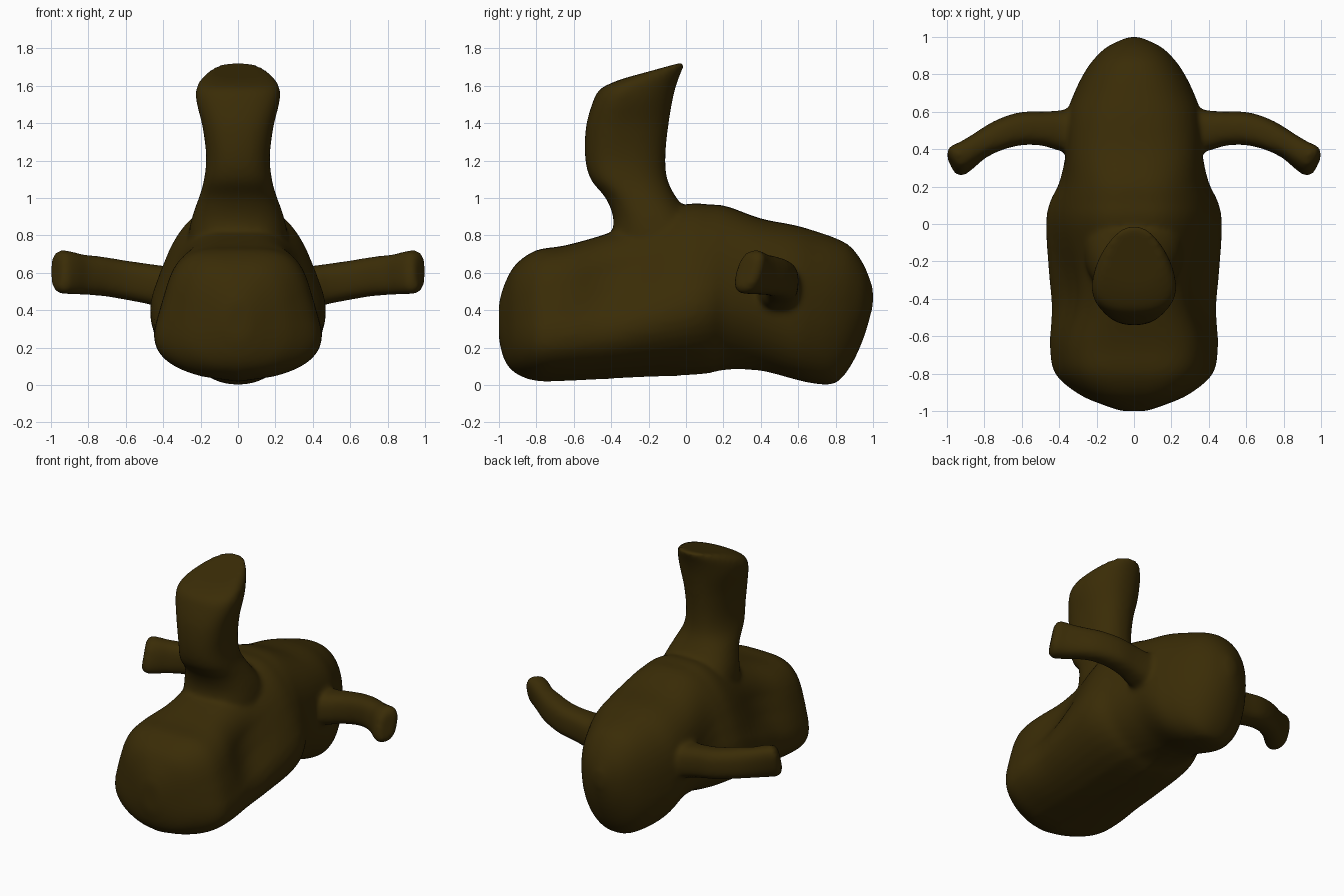
import bpy, bmesh, math
from mathutils import Vector

if "Cube" in bpy.data.objects:
    bpy.data.objects.remove(bpy.data.objects["Cube"])

N = 40


def spow(v, e):
    return math.copysign(abs(v) ** e, v)


def loft(bm, rings):
    # Skin a list of equal-sized rings and cap both ends
    vs = [[bm.verts.new(p) for p in r] for r in rings]
    for a, b in zip(vs, vs[1:]):
        for i in range(len(a)):
            j = (i + 1) % len(a)
            bm.faces.new((a[i], a[j], b[j], b[i]))
    bm.faces.new(vs[0][::-1])
    bm.faces.new(vs[-1])


def smooth_rows(rows, k=4):
    # Catmull-Rom interpolation of section parameters
    out = []
    for i in range(len(rows) - 1):
        p0, p1 = rows[max(i - 1, 0)], rows[i]
        p2, p3 = rows[i + 1], rows[min(i + 2, len(rows) - 1)]
        for s in range(k):
            t = s / k
            out.append([0.5 * (2 * b + (c - a) * t + (2 * a - 5 * b + 4 * c - d) * t * t
                               + (3 * b - a - 3 * c + d) * t ** 3)
                        for a, b, c, d in zip(p0, p1, p2, p3)])
    return out + [list(rows[-1])]


angles = [2 * math.pi * i / N for i in range(N)]
bm = bmesh.new()

# Trunk: y, bottom, top, lower half width, upper half width, roundness, underside lift
trunk = [
    (-1.00, .24, .44, .07, .06, .9, 0), (-.97, .13, .54, .17, .14, .75, .03),
    (-.91, .06, .645, .325, .24, .6, .07), (-.80, .02, .72, .47, .31, .52, .10),
    (-.65, .02, .745, .50, .325, .5, .11), (-.45, .03, .80, .51, .27, .55, .12),
    (-.25, .04, .87, .545, .25, .6, .15), (0, .05, .965, .56, .27, .62, .19),
    (.12, .06, .965, .53, .28, .64, .2), (.22, .08, .955, .46, .30, .7, .17),
    (.40, .075, .89, .37, .36, .75, .08), (.58, .03, .855, .36, .36, .8, .02),
    (.70, .005, .82, .31, .33, .85, 0), (.80, .01, .785, .25, .29, .88, 0),
    (.88, .10, .74, .20, .23, .9, 0), (.95, .25, .645, .13, .15, .95, 0),
    (1.0, .42, .52, .03, .03, 1, 0)]
rings = []
for y, zb, zt, wb, wt, e, lift in smooth_rows(trunk):
    ring = []
    # shallow hollow in the flanks below the neck
    hollow = .12 * math.exp(-((y + .35) / .2) ** 2)
    for a in angles:
        s, c = spow(math.sin(a), e), spow(math.cos(a), e)
        f = (s + 1) / 2
        pinch = 1 - hollow * math.exp(-((f - .6) / .2) ** 2)
        z = zb + (zt - zb) * f + lift * abs(c) ** 1.5 * (1 - f)
        ring.append((c * (wb + (wt - wb) * f) * pinch, y, z))
    rings.append(ring)
loft(bm, rings)

# Upright neck: z, front y, back y, half width, rear narrowing, rise to the back
neck = [
    (.60, -.38, .16, .28, 0, 0), (.80, -.39, .10, .265, 0, 0),
    (.90, -.39, .03, .245, 0, 0), (1.0, -.43, -.05, .21, 0, 0),
    (1.10, -.51, -.10, .18, .1, 0), (1.22, -.54, -.11, .168, .12, 0),
    (1.38, -.535, -.095, .185, .18, 0), (1.52, -.50, -.07, .215, .22, .02),
    (1.60, -.465, -.045, .212, .25, .04), (1.65, -.40, -.02, .185, .25, .06),
    (1.685, -.33, -.002, .145, .25, .075)]
rings = []
for z, y0, y1, w, nar, rise in smooth_rows(neck):
    ring = []
    for a in angles:
        s, c = spow(math.sin(a), .85), spow(math.cos(a), .85)
        ring.append((c * w * (1 - nar * s), (y0 + y1) / 2 + s * (y1 - y0) / 2,
                     z + rise * s * .6))
    rings.append(ring)
loft(bm, rings)

# Side arms: x, y, z, thickness, half height
arm = [
    (.25, .50, .51, .12, .12), (.38, .50, .52, .11, .115), (.48, .51, .54, .092, .108),
    (.60, .51, .56, .088, .105), (.72, .475, .58, .08, .105), (.83, .415, .59, .07, .108),
    (.90, .365, .60, .075, .115), (.95, .335, .605, .077, .115), (.975, .32, .605, .055, .085)]
rows = smooth_rows(arm)
for side in (1, -1):
    rings = []
    for i, (x, y, z, ry, rz) in enumerate(rows):
        p, q = rows[max(i - 1, 0)], rows[min(i + 1, len(rows) - 1)]
        d = Vector((q[0] - p[0], q[1] - p[1])).normalized()
        tip = max(0, (x - .75) / .22)
        ring = []
        for a in angles:
            u, v = spow(math.cos(a), .75) * ry, spow(math.sin(a), .75) * rz
            lean = .3 * tip * v
            ring.append((side * (x - d.y * u), y + d.x * u + lean, z + v))
        rings.append(ring)
    loft(bm, rings)

bmesh.ops.recalc_face_normals(bm, faces=bm.faces)
me = bpy.data.meshes.new("body")
bm.to_mesh(me)
bm.free()
body = bpy.data.objects.new("body", me)
bpy.context.collection.objects.link(body)

# Fuse the parts into one soft skin
rm = body.modifiers.new("fuse", 'REMESH')
rm.mode = 'VOXEL'
rm.voxel_size = .016
rm.use_smooth_shade = True
sm = body.modifiers.new("soften", 'SMOOTH')
sm.factor = .5
sm.iterations = 10

mat = bpy.data.materials.new("dark_brown")
mat.diffuse_color = (.042, .025, .002, 1)
mat.use_nodes = True
mat.node_tree.nodes["Principled BSDF"].inputs["Base Color"].default_value = mat.diffuse_color
me.materials.append(mat)
